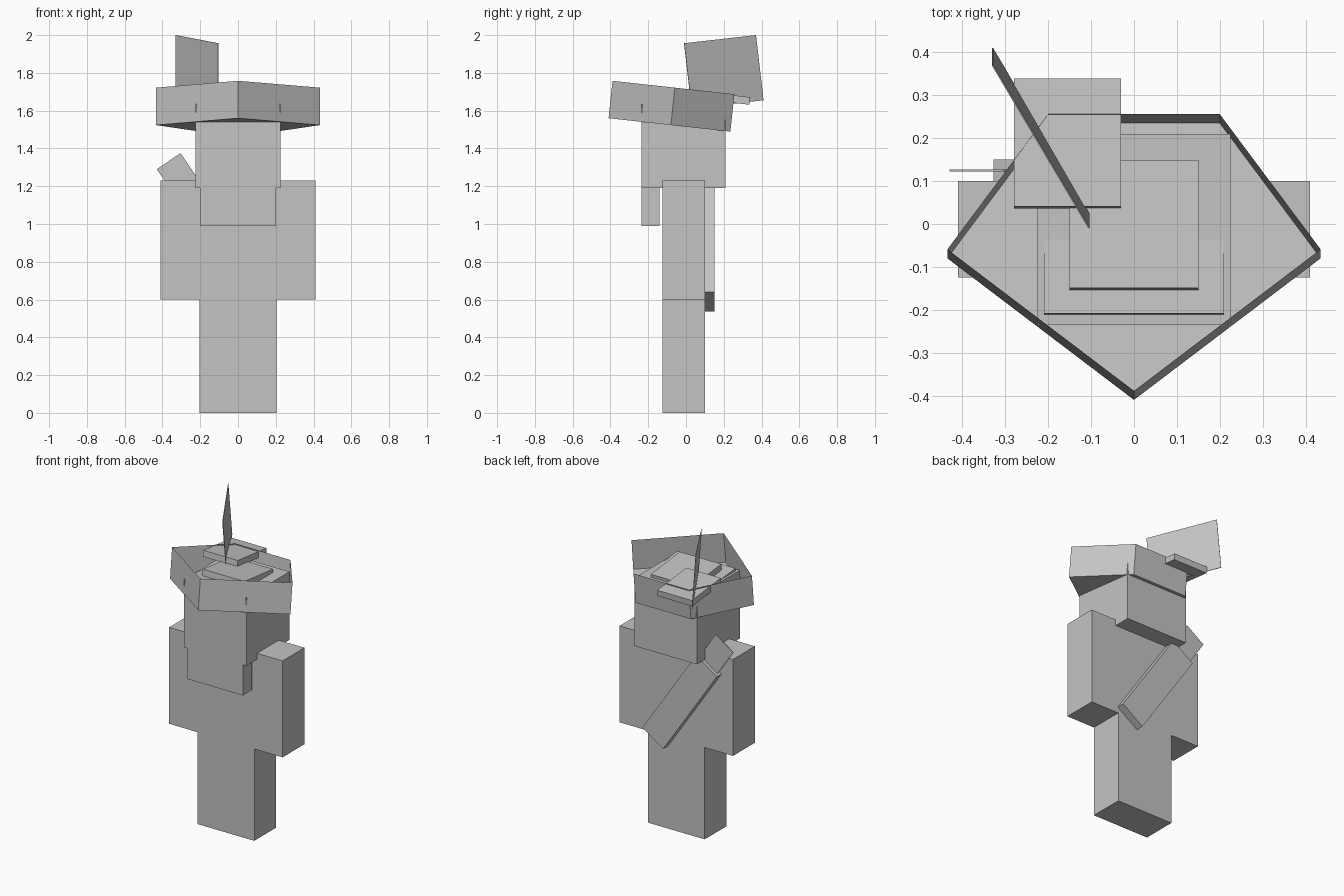
import bpy, bmesh, math
from mathutils import Matrix, Vector

if "Cube" in bpy.data.objects:
    bpy.data.objects.remove(bpy.data.objects["Cube"])

grey = bpy.data.materials.new("plain_grey")
grey.diffuse_color = (0.55, 0.55, 0.55, 1)
grey.use_nodes = True
grey.node_tree.nodes["Principled BSDF"].inputs["Base Color"].default_value = grey.diffuse_color

TILT = math.radians(-6.3)  # the hat slopes down towards the back


def finish(name, bm):
    bmesh.ops.recalc_face_normals(bm, faces=bm.faces)
    mesh = bpy.data.meshes.new(name)
    bm.to_mesh(mesh)
    bm.free()
    mesh.materials.append(grey)
    obj = bpy.data.objects.new(name, mesh)
    bpy.context.collection.objects.link(obj)
    return obj


def box(name, size, centre, rot=None):
    bm = bmesh.new()
    m = Matrix.Translation(centre) @ (rot or Matrix()) @ Matrix.Diagonal((*size, 1))
    bmesh.ops.create_cube(bm, size=1, matrix=m)
    return finish(name, bm)


def span(name, x, y, z):
    lo, hi = Vector((x[0], y[0], z[0])), Vector((x[1], y[1], z[1]))
    return box(name, hi - lo, (lo + hi) / 2)


# Body
span("legs", (-0.205, 0.205), (-0.125, 0.1), (0, 0.6))
span("torso", (-0.41, 0.41), (-0.125, 0.1), (0.6, 1.23))
span("head", (-0.225, 0.225), (-0.235, 0.21), (1.19, 1.635))
span("beard", (-0.2, 0.2), (-0.235, -0.14), (0.99, 1.19))

# Sheath and flat hilt, slung diagonally across the back
lean = Matrix.Rotation(math.radians(-34), 4, 'Y')
axis = Vector((0.56, 0, -0.83))
top = Vector((-0.367, 0.125, 1.333))
box("sheath", (0.18, 0.05, 0.695), top + axis * 0.55, lean)
box("hilt", (0.152, 0.005, 0.24), top + axis * 0.12, lean)

# Five-sided open hat brim with a floor
outline = [(0, -0.41), (0.435, -0.08), (0.2, 0.235), (-0.2, 0.235), (-0.435, -0.08)]
rise = Vector((0, 0.021, 0.198))
bm = bmesh.new()
low = [bm.verts.new((x, y, 1.56 - 0.11 * (y + 0.41))) for x, y in outline]
high = [bm.verts.new(v.co + rise) for v in low]
bm.faces.new(low)
for i in range(5):
    j = (i + 1) % 5
    bm.faces.new((low[i], low[j], high[j], high[i]))
finish("hat_brim", bm)

# Stacked slabs of the crown: width, depth, thickness, centre of the top face
tilt = Matrix.Rotation(TILT, 4, 'X')
for name, w, d, t, c in (
    ("crown_base", 0.42, 0.42, 0.05, (0, 0, 1.631)),
    ("crown_step", 0.30, 0.30, 0.05, (0, 0, 1.672)),
    ("crown_top", 0.25, 0.30, 0.04, (-0.155, 0.19, 1.688)),
):
    centre = Vector(c) + tilt @ Vector((0, 0, -t / 2))
    box(name, (w, d, t), centre, tilt)

# Thin upright feather
bm = bmesh.new()
corners = [(-0.105, -0.01, 1.957), (-0.33, 0.37, 2.0),
           (-0.33, 0.41, 1.655), (-0.105, 0.03, 1.612)]
bm.faces.new([bm.verts.new(c) for c in corners])
feather = finish("feather", bm)
thick = feather.modifiers.new("thickness", 'SOLIDIFY')
thick.thickness = 0.003
thick.offset = 0
